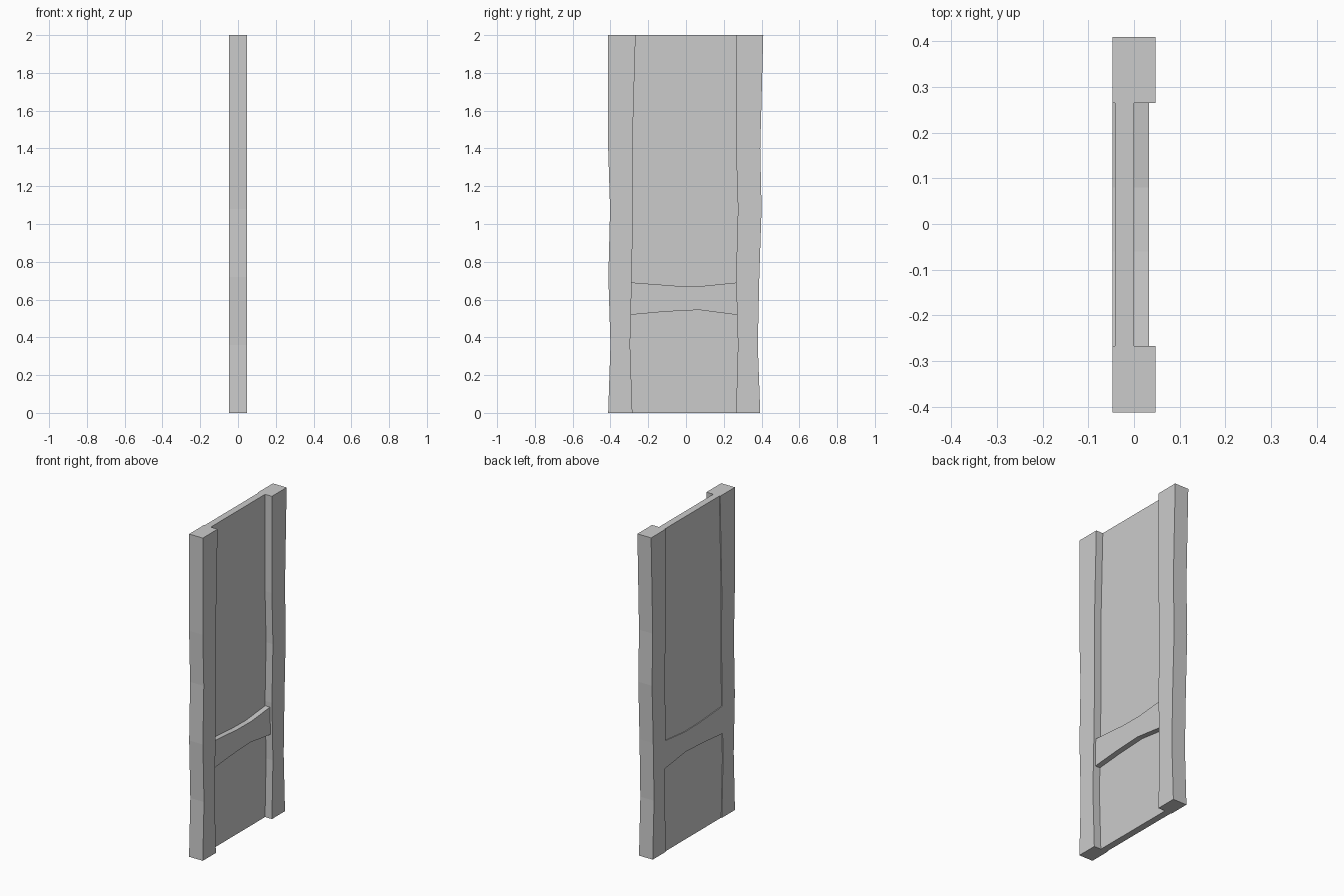
import bpy, bmesh

if "Cube" in bpy.data.objects:
    bpy.data.objects.remove(bpy.data.objects["Cube"])


def slab(name, outline, x0, x1):
    """Extrude a (y, z) outline along x."""
    bm = bmesh.new()
    face = bm.faces.new([bm.verts.new((x0, y, z)) for y, z in outline])
    new = bmesh.ops.extrude_face_region(bm, geom=[face])["geom"]
    verts = [v for v in new if isinstance(v, bmesh.types.BMVert)]
    bmesh.ops.translate(bm, verts=verts, vec=(x1 - x0, 0, 0))
    bmesh.ops.recalc_face_normals(bm, faces=bm.faces)
    mesh = bpy.data.meshes.new(name)
    bm.to_mesh(mesh)
    bm.free()
    obj = bpy.data.objects.new(name, mesh)
    bpy.context.collection.objects.link(obj)
    return obj


def post(name, outer, inner):
    """Upright with unevenly hewn edges."""
    levels = (0, 0.36, 0.72, 1.08, 1.4, 2)
    outline = list(zip(outer, levels)) + list(zip(inner, levels))[::-1]
    return slab(name, outline, -0.047, 0.047)


# Side posts
post("left_post",
     (-0.412, -0.400, -0.411, -0.402, -0.412, -0.412),
     (-0.284, -0.296, -0.287, -0.281, -0.284, -0.267))
post("right_post",
     (0.393, 0.380, 0.388, 0.400, 0.393, 0.409),
     (0.265, 0.275, 0.265, 0.275, 0.265, 0.265))

# Thin infill panel, tucked into the posts
slab("panel", [(-0.32, 0), (0.31, 0), (0.31, 2), (-0.32, 2)], -0.042, 0.0)

# Cross rail with bowed edges
slab("cross_rail",
     [(-0.31, 0.518), (-0.11, 0.536), (0.07, 0.545), (0.29, 0.516),
      (0.29, 0.692), (0.08, 0.671), (-0.06, 0.673), (-0.31, 0.692)],
     -0.047, 0.033)
